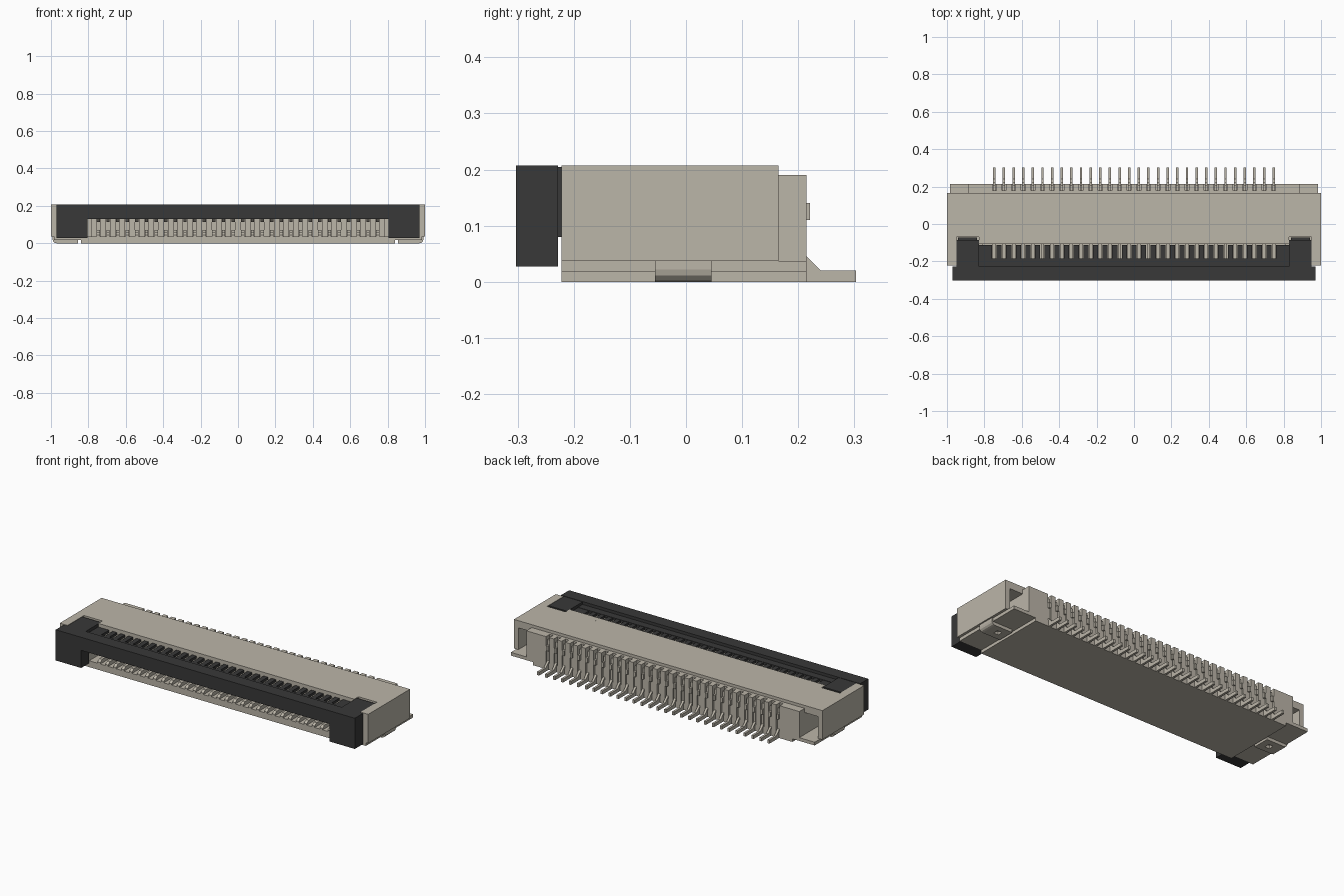
import bpy, bmesh

cube = bpy.data.objects.get("Cube")
if cube:
    bpy.data.objects.remove(cube, do_unlink=True)


def material(name, rgb):
    m = bpy.data.materials.new(name)
    m.use_nodes = True
    m.diffuse_color = (*rgb, 1)
    m.node_tree.nodes["Principled BSDF"].inputs["Base Color"].default_value = (*rgb, 1)
    return m


BEIGE = material("warm beige", (0.50, 0.465, 0.395))
BLACK = material("charcoal", (0.04, 0.04, 0.04))

PINS = 30
PITCH = 0.0515
pin_x = [(i - (PINS - 1) / 2) * PITCH for i in range(PINS)]


def add_box(bm, x0, x1, y0, y1, z0, z1):
    verts = bmesh.ops.create_cube(bm, size=1)["verts"]
    for v in verts:
        v.co.x = x1 if v.co.x > 0 else x0
        v.co.y = y1 if v.co.y > 0 else y0
        v.co.z = z1 if v.co.z > 0 else z0


def add_prism(bm, profile, axis, a, b):
    """Extrude a closed profile along x (profile is y, z) or y (profile is x, z)."""
    def place(p, t):
        return (t, p[0], p[1]) if axis == "x" else (p[0], t, p[1])
    face = bm.faces.new([bm.verts.new(place(p, a)) for p in profile])
    ext = bmesh.ops.extrude_face_region(bm, geom=[face])["geom"]
    for v in ext:
        if isinstance(v, bmesh.types.BMVert):
            v.co[0 if axis == "x" else 1] = b


def finish(name, bm, mat, mirror=False):
    bmesh.ops.recalc_face_normals(bm, faces=bm.faces)
    mesh = bpy.data.meshes.new(name)
    bm.to_mesh(mesh)
    bm.free()
    mesh.materials.append(mat)
    ob = bpy.data.objects.new(name, mesh)
    bpy.context.collection.objects.link(ob)
    if mirror:
        ob.modifiers.new("both ends", "MIRROR")
    return ob


def boxes(name, mat, dims, mirror=False):
    bm = bmesh.new()
    for d in dims:
        add_box(bm, *d)
    return finish(name, bm, mat, mirror)


# Housing: floor, roof and rear core
boxes("housing_floor", BEIGE, [(-0.84, 0.84, -0.222, 0.215, 0, 0.037)])
boxes("housing_roof", BEIGE, [(-1, 1, -0.07, 0.165, 0.165, 0.207),
                              (-0.83, 0.83, -0.108, -0.07, 0.165, 0.207)])
boxes("housing_core", BEIGE, [(-0.885, 0.885, 0, 0.165, 0.037, 0.165)])

# Housing ends: side wall, ledge, partition before the rear pocket, rear column
boxes("side_wall", BEIGE, [(0.972, 1, -0.222, 0.165, 0.037, 0.207),
                           (0.95, 0.972, -0.222, 0.03, 0.037, 0.207)], True)
boxes("end_ledge", BEIGE, [(0.84, 0.985, -0.222, 0.215, 0.018, 0.037)], True)
boxes("end_partition", BEIGE, [(0.83, 0.972, -0.07, 0.03, 0.037, 0.165),
                               (0.81, 0.95, -0.222, -0.07, 0.037, 0.078)], True)
boxes("rear_column", BEIGE, [(0.785, 0.885, 0.165, 0.215, 0.037, 0.19)], True)

# Comb of ribs between the terminals, at the rear and inside the mouth
rear = [(-0.785, 0.785, 0.165, 0.18, 0.037, 0.19)]
mouth = []
edges = [-0.785] + [x + s for x in pin_x for s in (-0.011, 0.011)] + [0.785]
for left, right in zip(edges[::2], edges[1::2]):
    rear.append((left, right, 0.18, 0.215, 0.037, 0.19))
    mouth.append((left, right, -0.06, 0, 0.037, 0.165))
boxes("rear_ribs", BEIGE, rear)
boxes("mouth_ribs", BEIGE, mouth)

# Terminals: gull-wing foot, rear blade, lower and upper contact beams
bm = bmesh.new()
foot = [(0.17, 0), (0.303, 0), (0.303, 0.02), (0.24, 0.02),
        (0.21, 0.05), (0.21, 0.11), (0.221, 0.11), (0.221, 0.14),
        (0.205, 0.14), (0.205, 0.17), (0.17, 0.17)]
lower = [(0.01, 0.037), (-0.222, 0.037), (-0.222, 0.045), (-0.205, 0.058),
         (-0.15, 0.058), (-0.13, 0.07), (-0.11, 0.055), (0.01, 0.06)]
upper = [(0.01, 0.125), (-0.13, 0.13), (-0.16, 0.115), (-0.185, 0.13),
         (-0.185, 0.175), (-0.1, 0.175), (-0.09, 0.164), (0.01, 0.164)]
for x in pin_x:
    add_prism(bm, foot, "x", x - 0.0065, x + 0.0065)
    for beam in (lower, upper):
        add_prism(bm, beam, "x", x - 0.009, x + 0.009)
finish("terminals", bm, BEIGE)

# Solder tabs: a flat plate with a window and a rounded outer bend
bm = bmesh.new()
add_box(bm, 0.855, 0.895, -0.055, 0.045, 0, 0.018)
add_box(bm, 0.895, 0.925, -0.055, -0.02, 0, 0.018)
add_box(bm, 0.895, 0.925, 0.01, 0.045, 0, 0.018)
bend = [(0.925, 0), (0.97, 0), (0.981, 0.003), (0.989, 0.011),
        (0.992, 0.022), (0.992, 0.037), (0.925, 0.037)]
add_prism(bm, bend, "y", -0.055, 0.045)
finish("solder_tab", bm, BEIGE, True)

# Black locking actuator: front bar with drop ends, rear arms, comb fingers
boxes("actuator_bar", BLACK, [(-0.97, 0.97, -0.303, -0.228, 0.13, 0.207),
                              (-0.83, 0.83, -0.228, -0.185, 0.13, 0.19)])
boxes("actuator_drop_end", BLACK, [(0.805, 0.97, -0.303, -0.228, 0.027, 0.13)], True)
boxes("actuator_arm", BLACK, [(0.83, 0.95, -0.228, -0.085, 0.08, 0.205),
                              (0.84, 0.94, -0.085, -0.073, 0.09, 0.19)], True)
edges = [-0.83] + edges[1:-1] + [0.83]
boxes("actuator_fingers", BLACK,
      [(a + 0.001, b - 0.001, -0.19, -0.111, 0.135, 0.188)
       for a, b in zip(edges[::2], edges[1::2])])
